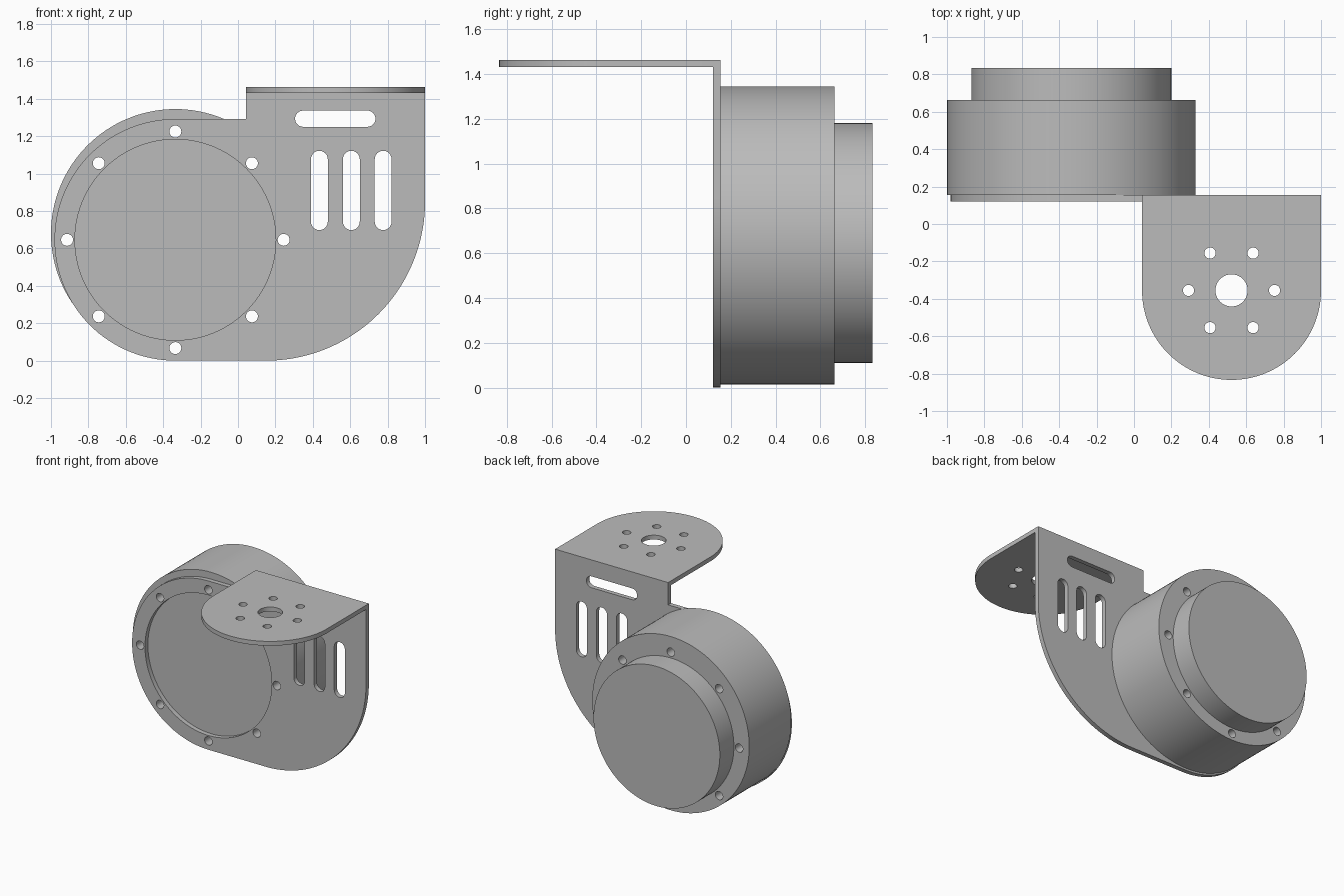
import bpy
import bmesh
from math import cos, sin, pi, radians
from mathutils import Vector

cube = bpy.data.objects.get("Cube")
if cube:
    bpy.data.objects.remove(cube, do_unlink=True)

grey = bpy.data.materials.new("plain grey")
grey.use_nodes = True
colour = (0.5, 0.5, 0.5, 1)
grey.diffuse_color = colour
grey.node_tree.nodes["Principled BSDF"].inputs["Base Color"].default_value = colour


def arc(cx, cy, r, start, end, steps):
    angles = [radians(start + (end - start) * i / steps) for i in range(steps + 1)]
    return [(cx + r * cos(a), cy + r * sin(a)) for a in angles]


def circle(cx, cy, r, steps=24):
    return arc(cx, cy, r, 0, 360, steps)[:-1]


def ring(cx, cy, r, count, hole):
    return [circle(cx + r * cos(2 * pi * i / count), cy + r * sin(2 * pi * i / count), hole)
            for i in range(count)]


def slot(x0, x1, y0, y1):
    r = min(x1 - x0, y1 - y0) / 2
    if x1 - x0 > y1 - y0:
        return arc(x1 - r, y0 + r, r, -90, 90, 12) + arc(x0 + r, y0 + r, r, 90, 270, 12)
    return arc(x0 + r, y1 - r, r, 0, 180, 12) + arc(x0 + r, y0 + r, r, 180, 360, 12)


def extrude(name, loops, start, end, upright=True):
    """Fill an outline with holes and give it thickness along y (upright) or z."""
    def place(u, v):
        return (u, start, v) if upright else (u, v, start)
    bm = bmesh.new()
    for loop in loops:
        verts = [bm.verts.new(place(*p)) for p in loop]
        for a, b in zip(verts, verts[1:] + verts[:1]):
            bm.edges.new((a, b))
    bmesh.ops.triangle_fill(bm, edges=bm.edges[:], use_beauty=True)
    made = bmesh.ops.extrude_face_region(bm, geom=bm.faces[:])["geom"]
    depth = end - start
    bmesh.ops.translate(bm, verts=[g for g in made if isinstance(g, bmesh.types.BMVert)],
                        vec=Vector((0, depth, 0) if upright else (0, 0, depth)))
    bmesh.ops.recalc_face_normals(bm, faces=bm.faces[:])
    mesh = bpy.data.meshes.new(name)
    bm.to_mesh(mesh)
    bm.free()
    mesh.materials.append(grey)
    obj = bpy.data.objects.new(name, mesh)
    bpy.context.collection.objects.link(obj)
    bpy.ops.object.select_all(action='DESELECT')
    obj.select_set(True)
    bpy.context.view_layer.objects.active = obj
    bpy.ops.object.shade_smooth_by_angle(angle=radians(30))
    return obj


HUB_X, HUB_Z = -0.335, 0.646
PLATE_FRONT, PLATE_BACK = 0.12, 0.155
FLANGE_BOTTOM, TOP = 1.43, 1.463
bolts = ring(HUB_X, HUB_Z, 0.579, 8, 0.032)

# Upright plate: rounded left end, large lower right curve, raised right shoulder
outline = (arc(HUB_X, HUB_Z, 0.646, 90, 270, 64)
           + arc(0.15, 0.85, 0.85, -90, 0, 48)
           + [(1, FLANGE_BOTTOM), (0.043, FLANGE_BOTTOM), (0.043, 1.292)])
slots = [slot(0.305, 0.735, 1.25, 1.337)]
slots += [slot(x, x + 0.09, 0.698, 1.122) for x in (0.39, 0.561, 0.731)]
extrude("mounting_plate", [outline, circle(HUB_X, HUB_Z, 0.537, 96)] + bolts + slots,
        PLATE_FRONT, PLATE_BACK)

# Top flange with a rounded front end
flange = [(1, PLATE_BACK), (0.043, PLATE_BACK)] + arc(0.5215, -0.355, 0.4785, 180, 360, 64)
extrude("top_flange",
        [flange, circle(0.5215, -0.355, 0.086, 40)] + ring(0.5215, -0.355, 0.23, 6, 0.03),
        FLANGE_BOTTOM, TOP, upright=False)

# Drum body, with the bolt holes running through it
extrude("drum_body", [circle(HUB_X, 0.68, 0.665, 128)] + bolts, PLATE_BACK, 0.663)

# Smaller raised cap on the back
extrude("rear_cap", [circle(HUB_X, HUB_Z, 0.535, 128)], 0.663, 0.833)
